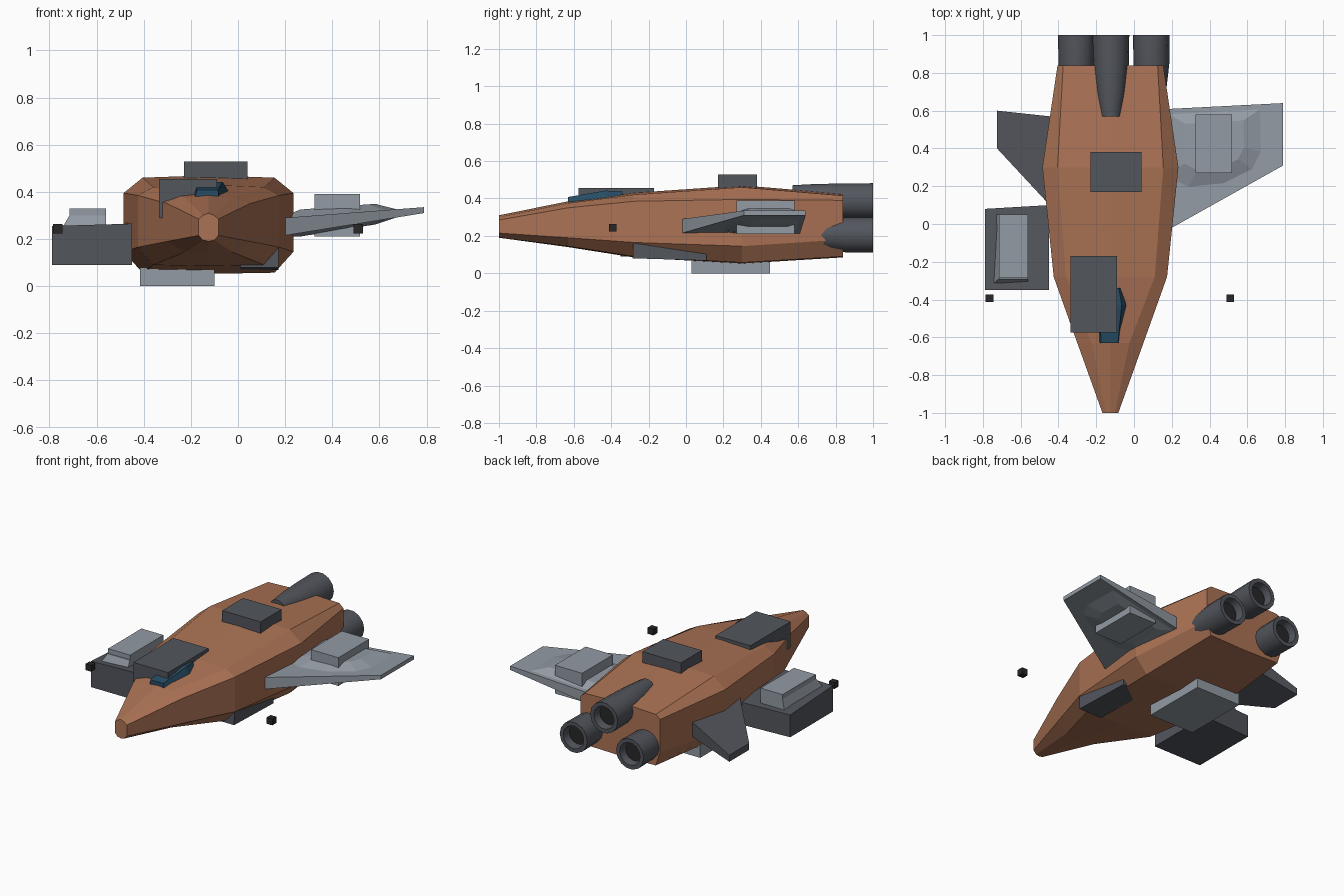
import bpy, bmesh, math

if "Cube" in bpy.data.objects:
    bpy.data.objects.remove(bpy.data.objects["Cube"], do_unlink=True)


def material(name, r, g, b):
    m = bpy.data.materials.new(name)
    m.use_nodes = True
    m.diffuse_color = (r, g, b, 1)
    node = next(n for n in m.node_tree.nodes if n.type == 'BSDF_PRINCIPLED')
    node.inputs["Base Color"].default_value = (r, g, b, 1)
    node.inputs["Roughness"].default_value = 0.7
    return m


COPPER = material("copper hull", 0.41, 0.17, 0.09)
DARK = material("dark grey", 0.085, 0.092, 0.108)
LIGHT = material("light grey", 0.29, 0.325, 0.37)
BLUE = material("blue glass", 0.02, 0.075, 0.13)
BLACK = material("black", 0.02, 0.02, 0.022)


def loft(name, rings, mat, smooth=False):
    """Skin equal-sized rings of points and cap both ends."""
    bm = bmesh.new()
    loops = [[bm.verts.new(p) for p in ring] for ring in rings]
    n = len(loops[0])
    for a, b in zip(loops, loops[1:]):
        for i in range(n):
            j = (i + 1) % n
            bm.faces.new((a[i], a[j], b[j], b[i]))
    bm.faces.new(loops[0])
    bm.faces.new(loops[-1])
    bmesh.ops.recalc_face_normals(bm, faces=bm.faces)
    mesh = bpy.data.meshes.new(name)
    bm.to_mesh(mesh)
    bm.free()
    mesh.materials.append(mat)
    ob = bpy.data.objects.new(name, mesh)
    bpy.context.collection.objects.link(ob)
    if smooth:
        bpy.ops.object.select_all(action='DESELECT')
        ob.select_set(True)
        bpy.context.view_layer.objects.active = ob
        bpy.ops.object.shade_smooth_by_angle(angle=math.radians(35))
    return ob


def box(name, x0, x1, y0, y1, z0, z1, mat):
    outline = [(x0, y0), (x1, y0), (x1, y1), (x0, y1)]
    return loft(name, [[(x, y, z) for x, y in outline] for z in (z0, z1)], mat)


# Hull: faceted sections along its length
CX = -0.125


def hull_ring(y, w, flat, bottom, low, high, top):
    right = [(flat, bottom), (w, low), (w, high), (flat, top - 0.01), (0, top)]
    left = [(-x, z) for x, z in reversed(right[:-1])]
    return [(CX + x, y, z) for x, z in right + left + [(0, bottom - 0.005)]]


loft("hull", [hull_ring(*s) for s in (
    (-1.0, 0.042, 0.024, 0.195, 0.215, 0.285, 0.31),
    (-0.63, 0.175, 0.10, 0.145, 0.19, 0.35, 0.385),
    (-0.28, 0.30, 0.235, 0.09, 0.165, 0.385, 0.43),
    (0.30, 0.36, 0.28, 0.057, 0.145, 0.395, 0.47),
    (0.84, 0.28, 0.25, 0.09, 0.18, 0.39, 0.425))], COPPER)

# Three tapered engines with recessed nozzles
def circle(x, y, z, r, n=14):
    return [(x + r * math.cos(2 * math.pi * i / n), y,
             z + r * math.sin(2 * math.pi * i / n)) for i in range(n)]


for side, ex, ez in (("top", -0.122, 0.387), ("right", -0.305, 0.205), ("left", 0.092, 0.205)):
    lift = 0.03 if side == "top" else 0
    loft(side + "_engine", [
        circle(ex, 0.57, ez + lift, 0.055), circle(ex, 0.70, ez + lift / 2, 0.078),
        circle(ex, 0.85, ez, 0.095), circle(ex, 1.0, ez, 0.097),
        circle(ex, 1.0, ez, 0.072), circle(ex, 0.95, ez, 0.064)], DARK, True)
    loft(side + "_nozzle_core", [circle(ex, y, ez, 0.06) for y in (0.948, 0.956)], BLACK)

# Large light wing, thick at the root
def wing_ring(x, front, back, low, high):
    return [(x, front, low), (x, back, low), (x, back, high), (x, front, high)]


loft("left_wing", [wing_ring(0.14, 0.01, 0.605, 0.205, 0.286),
                   wing_ring(0.20, -0.02, 0.61, 0.215, 0.29),
                   wing_ring(0.79, 0.31, 0.64, 0.31, 0.335)], LIGHT)

# Low raised fairings on the wing's two faces
BASE = [(0.16, 0.24), (0.28, 0.18), (0.48, 0.20), (0.64, 0.28), (0.69, 0.38), (0.685, 0.62), (0.17, 0.59)]


def wing_top(x):
    return 0.29 + (x - 0.2) * 0.076


def wing_bottom(x):
    return 0.215 + (x - 0.2) * 0.161


for label, surface, rise in (("upper", wing_top, 0.03), ("lower", wing_bottom, -0.015)):
    inner = [(0.42 + (x - 0.42) * 0.6, 0.44 + (y - 0.44) * 0.6) for x, y in BASE]
    loft(label + "_wing_fairing", [
        [(x, y, surface(x) - rise * 0.2) for x, y in BASE],
        [(x, y, surface(x) + rise) for x, y in inner]], LIGHT)
box("wing_module", 0.325, 0.518, 0.27, 0.58, 0.21, 0.39, LIGHT)

# Small drooping fin on the other side
loft("right_fin", [wing_ring(-0.40, 0.05, 0.565, 0.20, 0.30),
                   wing_ring(-0.725, 0.40, 0.60, 0.115, 0.157)], DARK)

# Side pod with its raised light block
loft("side_pod", [
    [(x, y, z) for y, z in ((-0.35, 0.09), (yb, 0.09), (yb, 0.232), (-0.35, 0.255 + rise))]
    for x, yb, rise in ((-0.79, 0.08, 0), (-0.45, 0.10, 0.01))], DARK)
loft("pod_block_base", [
    [(-0.75, -0.32, 0.24), (-0.56, -0.31, 0.24), (-0.56, 0.05, 0.22), (-0.73, 0.05, 0.22)],
    [(-0.715, -0.29, 0.30), (-0.56, -0.29, 0.30), (-0.56, 0.05, 0.30), (-0.715, 0.05, 0.30)]], LIGHT)
box("pod_block", -0.715, -0.56, -0.285, 0.05, 0.285, 0.33, LIGHT)

# Plates and modules fixed to the hull
box("roof_module", -0.23, 0.04, 0.17, 0.38, 0.44, 0.528, DARK)
box("belly_module", -0.415, -0.10, 0.03, 0.45, 0.0, 0.08, LIGHT)
box("shoulder_armour", -0.335, -0.09, -0.575, -0.17, 0.29, 0.455, DARK)

# Sloped keel plate under the hull's flank
KEEL = [(-0.285, 0.08), (0.11, 0.068), (0.11, 0.11), (-0.255, 0.17), (-0.28, 0.205)]
loft("keel_plate", [[(x, y, z) for y, z in KEEL] for x in (0.01, 0.172)], DARK)

# Faceted canopy
loft("canopy", [
    [(-0.185, -0.63, 0.36), (-0.08, -0.63, 0.36), (-0.085, -0.63, 0.408), (-0.175, -0.63, 0.408)],
    [(-0.20, -0.43, 0.375), (-0.035, -0.43, 0.395), (-0.065, -0.43, 0.442), (-0.18, -0.43, 0.442)],
    [(-0.18, -0.34, 0.39), (-0.065, -0.34, 0.40), (-0.08, -0.34, 0.437), (-0.17, -0.34, 0.437)]], BLUE)

# Free-floating marker blocks
for side, mx in (("right", -0.765), ("left", 0.51)):
    box(side + "_marker", mx - 0.02, mx + 0.02, -0.412, -0.372, 0.223, 0.263, BLACK)
